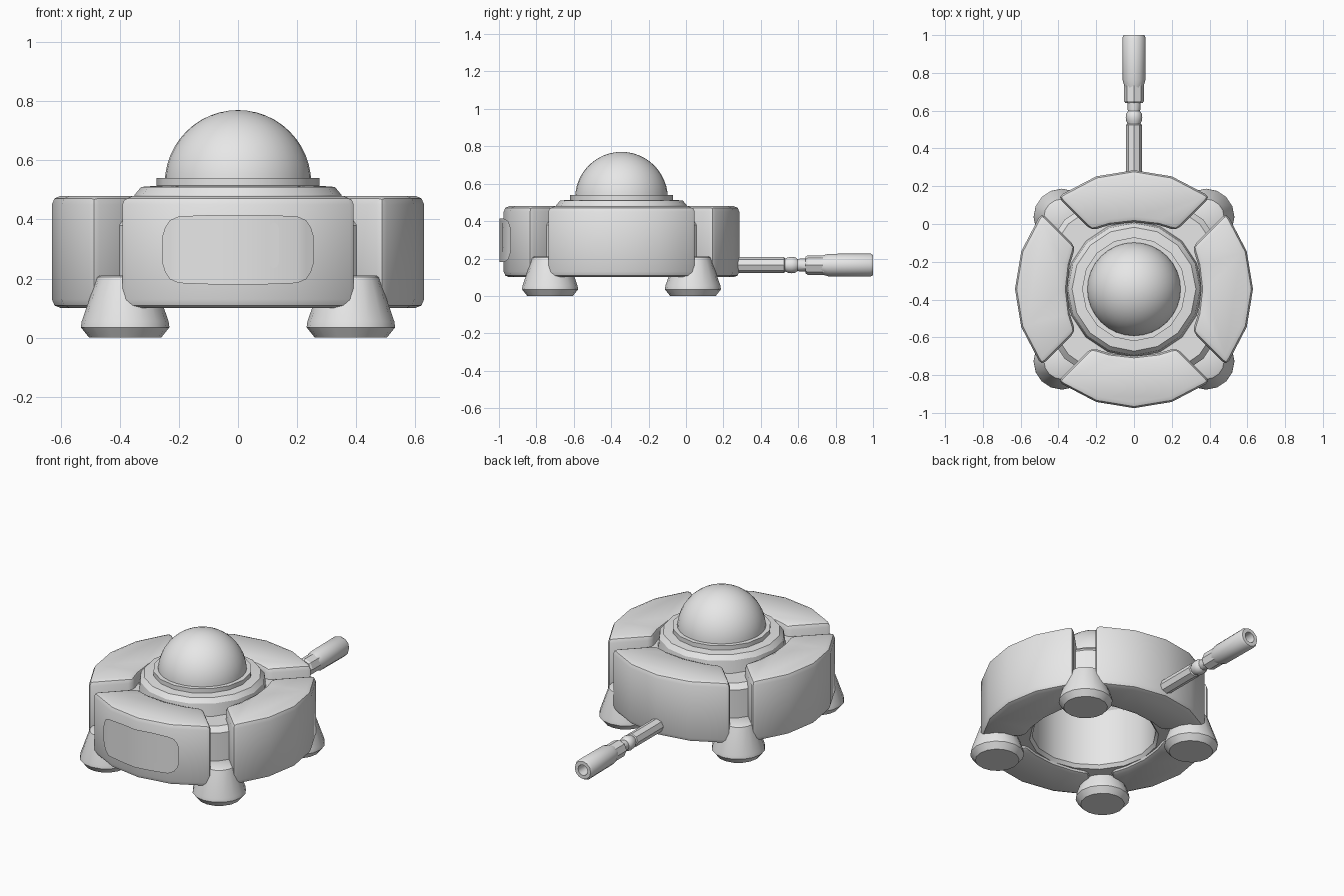
import bpy, bmesh, math
from mathutils import Matrix, Vector

if "Cube" in bpy.data.objects:
    bpy.data.objects.remove(bpy.data.objects["Cube"])

CY = -0.345  # centre of the round body

grey = bpy.data.materials.new("light_grey")
grey.diffuse_color = (0.8, 0.8, 0.8, 1)
grey.use_nodes = True
grey.node_tree.nodes["Principled BSDF"].inputs["Base Color"].default_value = grey.diffuse_color


def finish(name, bm, angle=30, recalc=True):
    if recalc:
        bmesh.ops.recalc_face_normals(bm, faces=bm.faces)
    me = bpy.data.meshes.new(name)
    bm.to_mesh(me)
    bm.free()
    ob = bpy.data.objects.new(name, me)
    bpy.context.collection.objects.link(ob)
    me.materials.append(grey)
    bpy.ops.object.select_all(action='DESELECT')
    bpy.context.view_layer.objects.active = ob
    ob.select_set(True)
    bpy.ops.object.shade_smooth_by_angle(angle=math.radians(angle))
    return ob


def lathe(name, profile, sides, matrix, caps=(False, False), angle=30):
    """Spin (radius, height) points around the local z axis."""
    bm = bmesh.new()
    rings = []
    for r, h in profile:
        if r < 1e-5:
            rings.append([bm.verts.new((0, 0, h))] * sides)
        else:
            rings.append([bm.verts.new((r * math.cos(2 * math.pi * i / sides),
                                        r * math.sin(2 * math.pi * i / sides), h))
                          for i in range(sides)])
    for a, b in zip(rings, rings[1:]):
        for i in range(sides):
            j = (i + 1) % sides
            quad = list(dict.fromkeys((a[i], a[j], b[j], b[i])))
            bm.faces.new(quad)
    if caps[0]:
        bm.faces.new(rings[0][::-1])
    if caps[1]:
        bm.faces.new(rings[-1])
    bm.transform(matrix)
    return finish(name, bm, angle)


def at(x, y, z=0):
    return Matrix.Translation((x, y, z))


# Four padded body segments separated by diagonal gaps
half = [(0, -0.63), (0.2, -0.597), (0.405, -0.49), (0.225, -0.31), (0.13, -0.34), (0, -0.355)]
outline = half + [(-x, y) for x, y in half[-2:0:-1]]
for k, label in enumerate(("front", "right", "back", "left")):
    bm = bmesh.new()
    face = bm.faces.new([bm.verts.new((x, y, 0.10)) for x, y in outline])
    up = bmesh.ops.extrude_face_region(bm, geom=[face])
    bmesh.ops.translate(bm, vec=(0, 0, 0.38),
                        verts=[v for v in up["geom"] if isinstance(v, bmesh.types.BMVert)])
    bmesh.ops.recalc_face_normals(bm, faces=bm.faces)
    sharp = [e for e in bm.edges if e.calc_face_angle(0) > math.radians(40)]
    bmesh.ops.bevel(bm, geom=sharp, offset=0.03, segments=2, profile=0.5, affect='EDGES')
    bm.transform(at(0, CY) @ Matrix.Rotation(k * math.pi / 2, 4, 'Z'))
    finish(label + "_segment", bm, 40)

# Core ring seen in the gaps, with the stepped collar on top
lathe("core_and_collar",
      [(0.245, 0.54), (0.275, 0.54), (0.275, 0.514), (0.328, 0.51), (0.35, 0.483),
       (0.36, 0.41), (0.49, 0.41), (0.52, 0.38), (0.52, 0.15), (0.49, 0.12),
       (0.36, 0.12), (0.345, 0.14), (0.345, 0.47)], 16, at(0, CY))

# Dome
steps = 12
dome = [(0.248 * math.cos(t), 0.522 + 0.248 * math.sin(t))
        for t in (math.pi / 2 * i / steps for i in range(steps))] + [(0, 0.77)]
lathe("dome", dome, 32, at(0, CY))

# Four flared feet
for sx, xn in ((-1, "left"), (1, "right")):
    for sy, yn in ((-1, "front"), (1, "back")):
        lathe(f"{yn}_{xn}_foot",
              [(0.122, 0), (0.15, 0.035), (0.147, 0.055), (0.095, 0.205), (0.085, 0.21)],
              16, at(0.382 * sx, CY + 0.382 * sy), (True, True), 40)

# Tail: rod, joint and hollow handle, pointing backwards
back = Matrix.Translation((0, 0, 0.165)) @ Matrix.Rotation(-math.pi / 2, 4, 'X')
lathe("tail_rod", [(0.042, 0.24), (0.042, 0.525), (0.036, 0.53)], 8, back, (True, True))
lathe("tail_joint", [(0.03, 0.52), (0.041, 0.545), (0.044, 0.565), (0.041, 0.585),
                     (0.032, 0.597), (0.034, 0.61), (0.034, 0.66)], 12, back, (True, True))
lathe("tail_socket", [(0.045, 0.64), (0.052, 0.65), (0.052, 0.74)], 8, back, (True, True))
lathe("tail_handle", [(0.048, 0.72), (0.06, 0.76), (0.062, 0.985), (0.054, 1.0),
                      (0.032, 1.0), (0.028, 0.92), (0, 0.92)], 12, back, (True, False))


# Face screen and eyes: thin sheets that follow the front curve
def sheet(name, cx, cz, stations, gap):
    bm = bmesh.new()
    cols = []
    for x, h in [(-x, h) for x, h in reversed(stations) if x > 0] + stations:
        ax = abs(cx + x)
        if ax < 0.2:
            y = -0.63 + 0.033 * ax / 0.2
        else:
            y = -0.597 + 0.107 * (ax - 0.2) / 0.205
        cols.append([bm.verts.new((cx + x, CY + y - gap, cz + s * h)) for s in (-1, 1)])
    for a, b in zip(cols, cols[1:]):
        bm.faces.new((a[0], b[0], b[1], a[1]))
    return finish(name, bm, 30, recalc=False)


sheet("face_screen", 0, 0.2975,
      [(0, 0.117), (0.1, 0.117), (0.2, 0.113), (0.23, 0.1), (0.247, 0.075), (0.256, 0.045)], 0.023)
for sx, label in ((-1, "left"), (1, "right")):
    sheet(label + "_eye", 0.122 * sx, 0.312,
          [(0, 0.077), (0.007, 0.075), (0.013, 0.068), (0.017, 0.055)], 0.025)
